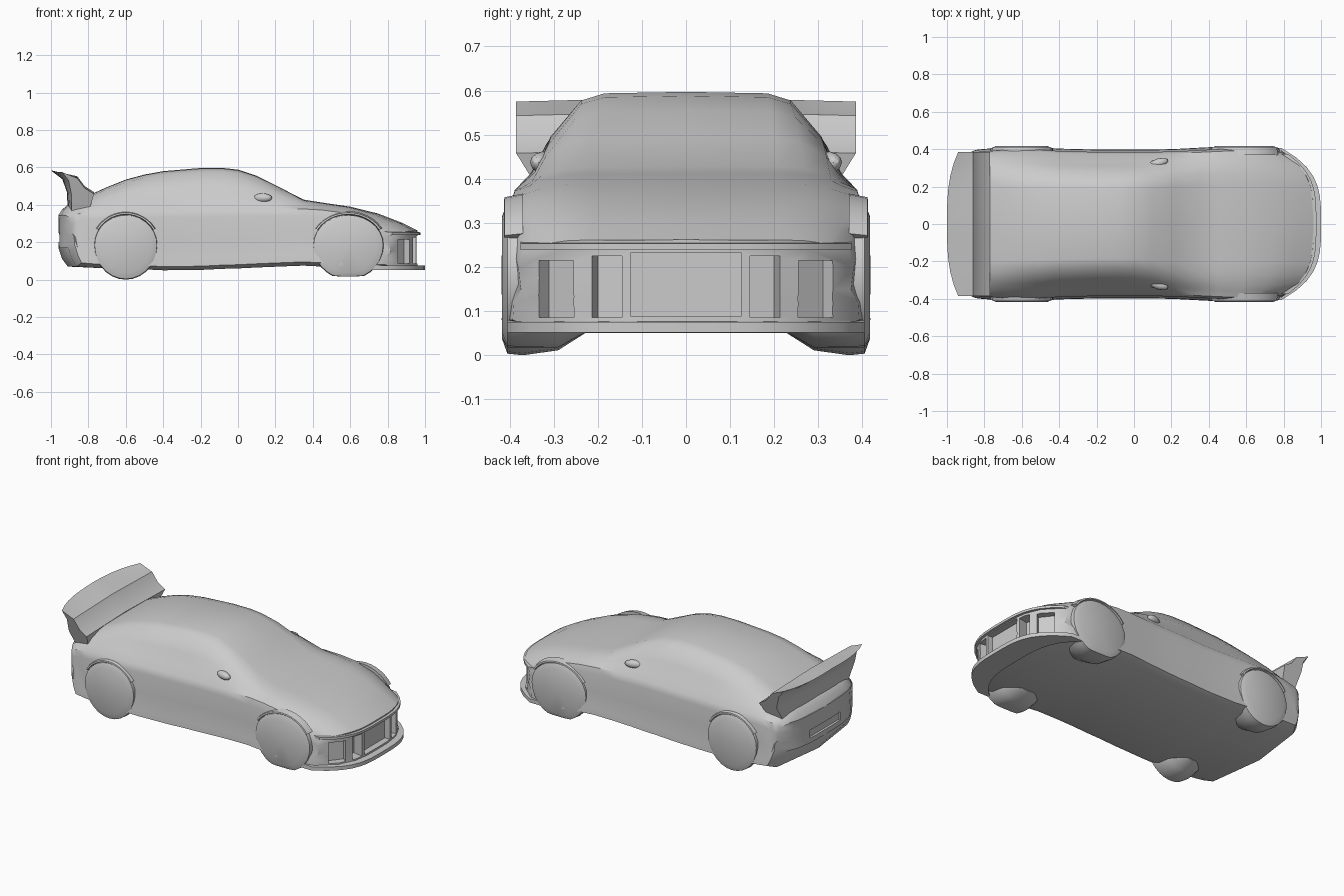
import bpy, bmesh, math
from mathutils import Matrix, Vector

if "Cube" in bpy.data.objects:
    bpy.data.objects.remove(bpy.data.objects["Cube"], do_unlink=True)

paint = bpy.data.materials.new("plain_grey")
paint.use_nodes = True
GREY = (0.6, 0.6, 0.6, 1)
paint.diffuse_color = GREY
paint.node_tree.nodes["Principled BSDF"].inputs["Base Color"].default_value = GREY


def bend(co):
    """Round the nose and the tail in plan."""
    nose = min(max((co.x - 0.5) / 0.5, 0), 1)
    tail = min(max((-0.76 - co.x) / 0.2, 0), 1)
    co.x += (0.1 * tail - 0.2 * nose) * (abs(co.y) / 0.4) ** 3.5


def finish(bm, name, angle=35):
    bmesh.ops.remove_doubles(bm, verts=bm.verts, dist=0.0005)
    bmesh.ops.recalc_face_normals(bm, faces=bm.faces)
    mesh = bpy.data.meshes.new(name)
    bm.to_mesh(mesh)
    bm.free()
    mesh.materials.append(paint)
    ob = bpy.data.objects.new(name, mesh)
    bpy.context.collection.objects.link(ob)
    if angle:
        smooth(ob, angle)
    return ob


def activate(ob):
    bpy.ops.object.select_all(action='DESELECT')
    ob.select_set(True)
    bpy.context.view_layer.objects.active = ob


def smooth(ob, angle):
    activate(ob)
    bpy.ops.object.shade_smooth_by_angle(angle=math.radians(angle))


def loft(rings):
    """Skin closed rings of equal length and close the ends."""
    bm = bmesh.new()
    rows = [[bm.verts.new(p) for p in ring] for ring in rings]
    n = len(rows[0])
    for a, b in zip(rows, rows[1:]):
        for i in range(n):
            j = (i + 1) % n
            bm.faces.new((a[i], a[j], b[j], b[i]))
    bmesh.ops.remove_doubles(bm, verts=bm.verts, dist=0.0005)
    bmesh.ops.holes_fill(bm, edges=bm.edges)
    return bm


def section(x, w, zb, zs, zt, wr, s=1):
    """Body cross-section: sill, flank, shoulder, side glass, roof."""
    h = zt - zs
    base = (w * 0.885, zs + min(0.035, 0.3 * h))
    edge = (wr + 0.018, zt - 0.09 * h)
    mid = ((base[0] + edge[0]) / 2 + 0.018, (base[1] + edge[1]) / 2)
    half = [(0, zb), (w * 0.9, zb), (w + 0.013, zb + 0.02), (w + 0.01, zb + 0.06),
            (w - 0.006, (zb + zs) / 2), (w, zs - 0.04), (w * 0.97, zs),
            base, mid, edge, (wr * 0.84, zt - 0.015 * h), (0, zt)]
    ring = half + [(-y, z) for y, z in half[-2:0:-1]]
    return [Vector((x, y * s, z)) for y, z in ring]


# Body stations: x, half width, floor, shoulder, top, roof half width
stations = [
    (-0.96, .37, .17, .33, .345, .28), (-0.94, .38, .11, .345, .375, .26),
    (-0.91, .385, .07, .352, .4, .25),
    (-0.8, .39, .065, .365, .45, .24), (-0.7, .395, .06, .37, .495, .235),
    (-0.6, .4, .06, .375, .535, .23), (-0.5, .397, .055, .375, .562, .23),
    (-0.4, .39, .05, .375, .58, .225), (-0.2, .385, .052, .375, .597, .22),
    (-0.08, .385, .058, .378, .597, .22), (0, .385, .06, .38, .588, .22),
    (0.1, .385, .065, .38, .555, .23), (0.22, .388, .07, .38, .495, .24),
    (0.35, .395, .075, .378, .428, .25), (0.45, .4, .07, .372, .412, .25),
    (0.6, .405, .06, .357, .39, .25), (0.75, .4, .06, .328, .353, .25),
    (0.88, .39, .06, .28, .303, .25), (0.96, .38, .06, .238, .262, .25)]
caps = (0, 0.25, 0.5, 0.75)
rings = [section(*stations[0], s=s) for s in caps]
rings += [section(*st) for st in stations]
rings += [section(*stations[-1], s=s) for s in reversed(caps)]
bm = loft(rings)
for v in bm.verts:
    bend(v.co)
body = finish(bm, "car_body", 0)


# Openings in the front bumper and a shallow one in the rear bumper
def cut(pos, size, turn=0):
    bm = bmesh.new()
    bmesh.ops.create_cube(bm, size=1, matrix=Matrix.LocRotScale(
        Vector(pos), Matrix.Rotation(math.radians(turn), 3, 'Z'), Vector(size)))
    cutter = finish(bm, "cutter", 0)
    cutter.hide_render = True
    mod = body.modifiers.new("opening", 'BOOLEAN')
    mod.operation = 'DIFFERENCE'
    mod.solver = 'EXACT'
    mod.object = cutter
    activate(body)
    bpy.ops.object.modifier_apply(modifier=mod.name)
    bpy.data.objects.remove(cutter, do_unlink=True)


cut((0.98, 0, 0.16), (0.12, 0.25, 0.145))
cut((-0.98, 0, 0.225), (0.07, 0.3, 0.05))
for side in (1, -1):
    cut((0.95, side * 0.18, 0.155), (0.14, 0.07, 0.14), side * 12)
    cut((0.9, side * 0.305, 0.15), (0.11, 0.1, 0.13), side * 38)
smooth(body, 35)


# Slabs that follow the nose: splitter lip and hood edge
def nose_slab(name, x0, x1, w, z0, z1):
    bm = loft([[(x0, w * t, z0), (x1, w * t, z0), (x1, w * t, z1), (x0, w * t, z1 + .005)]
               for t in [i / 8 - 1 for i in range(17)]])
    for v in bm.verts:
        bend(v.co)
    return finish(bm, name)


nose_slab("front_lip", 0.85, 1.0, 0.405, 0.052, 0.075)
nose_slab("hood_edge", 0.9, 0.975, 0.375, 0.238, 0.253)

# Tail wing: one wedge that narrows toward the deck
wing = [(-1, .585), (-.93, .568), (-.86, .553), (-.82, .5), (-.77, .468),
        (-.79, .4), (-.91, .36), (-.915, .47), (-.94, .54)]
rows = []
for i in range(13):
    t = i / 6 - 1
    rows.append([(x + 0.06 * abs(t) ** 3 * max(0, min(1, (-.86 - x) / .14)),
                  t * (0.385 if z > 0.46 else 0.385 - 0.7 * (0.46 - z)),
                  z - 0.01 * abs(t)) for x, z in wing])
finish(loft(rows), "tail_wing")


# Wheels: low bulges that merge into the flanks, with a flattened foot
def wheel(name, x, rx, side, foot):
    rows = []
    for k, y in ((0, .22), (.7, .22), (.94, .29), (1, .37), (.98, .405), (.8, .417), (0, .418)):
        ring = []
        for i in range(28):
            a = math.tau * i / 28
            z = 0.185 + 0.185 * k * math.sin(a)
            if z > 0.185:
                z = 0.185 + (z - 0.185) * 0.88
            ring.append((x + rx * k * math.cos(a), side * y, max(z, foot)))
        rows.append(ring)
    finish(loft(rows), name, 50)


# Thin lip over each wheel
def arch(name, x, rx, side):
    rows = []
    for i in range(13):
        a = math.radians(30 + 120 * i / 12)
        c, s = math.cos(a), math.sin(a)
        rows.append([(x + rx * k * c, side * y, 0.185 + 0.165 * k * s)
                     for k, y in ((.95, .37), (1, .413), (1.05, .411), (1.1, .37))])
    finish(loft(rows), name)


for side, tag in ((1, "left"), (-1, "right")):
    for x, rx, foot, end in ((0.59, 0.19, 0.018, "front"), (-0.6, 0.17, 0.0, "rear")):
        wheel(f"{end}_{tag}_wheel", x, rx, side, foot)
        arch(f"{end}_{tag}_arch", x, rx, side)
    # Door mirrors
    bm = bmesh.new()
    bmesh.ops.create_icosphere(bm, subdivisions=2, radius=1, matrix=Matrix.LocRotScale(
        Vector((0.13, side * 0.325, 0.437)), Matrix.Rotation(side * 0.3, 3, 'Z'),
        Vector((0.055, 0.025, 0.025))))
    finish(bm, f"{tag}_mirror")
